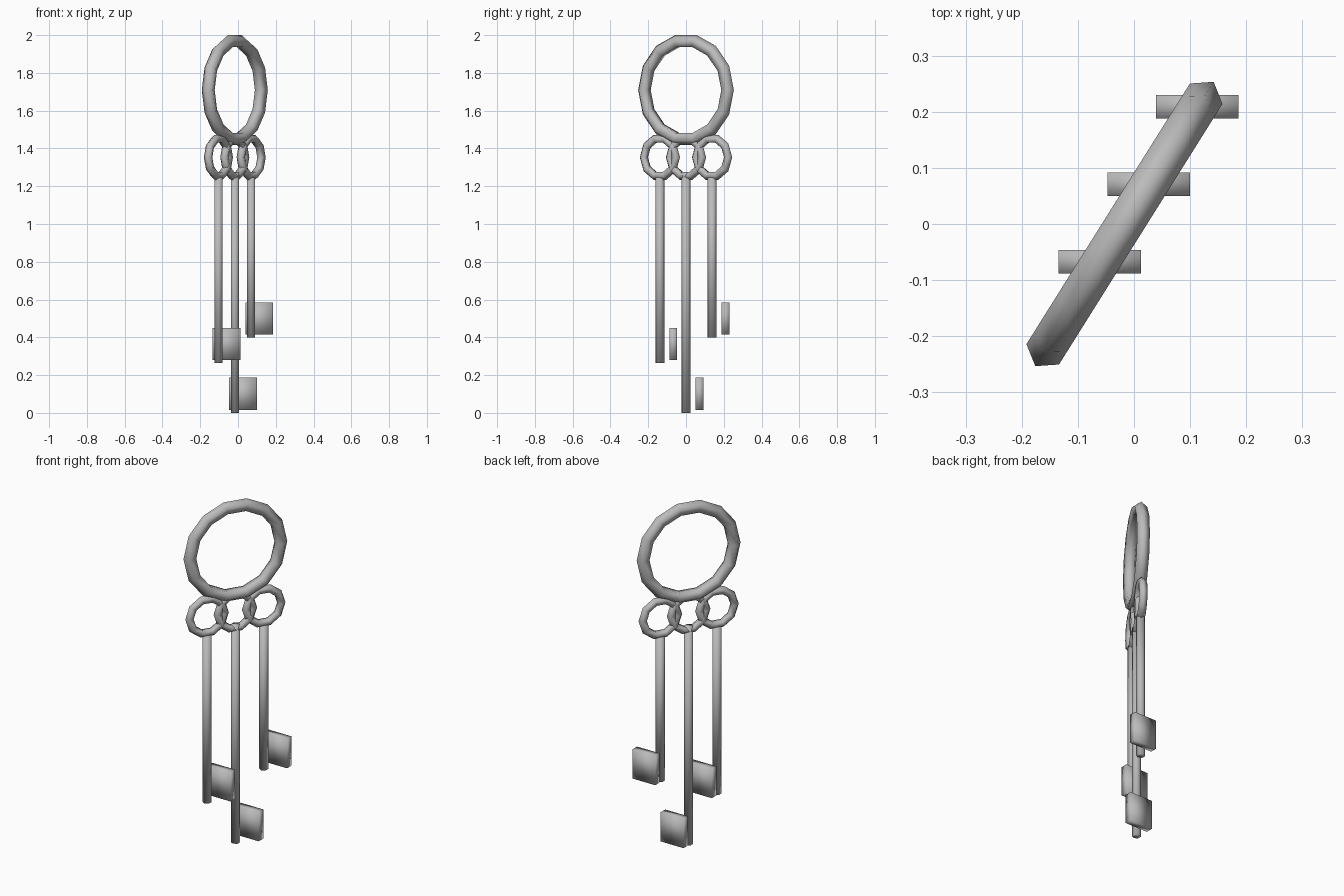
import bpy, bmesh, math
from mathutils import Matrix, Vector

if "Cube" in bpy.data.objects:
    bpy.data.objects.remove(bpy.data.objects["Cube"])

ANGLE = math.radians(57.9)      # heading of the plane all rings hang in
CENTRE_X = -0.017

steel = bpy.data.materials.new("grey steel")
steel.diffuse_color = (0.5, 0.5, 0.5, 1)
steel.use_nodes = True
steel.node_tree.nodes["Principled BSDF"].inputs["Base Color"].default_value = steel.diffuse_color


def finish(name, bm):
    """Turn a bmesh into a smooth grey object."""
    bmesh.ops.recalc_face_normals(bm, faces=bm.faces)
    for f in bm.faces:
        f.smooth = True
    mesh = bpy.data.meshes.new(name)
    bm.to_mesh(mesh)
    bm.free()
    mesh.materials.append(steel)
    obj = bpy.data.objects.new(name, mesh)
    bpy.context.collection.objects.link(obj)
    return obj


def ring(name, centre, major, minor, segments, sides=5):
    """Upright faceted ring lying in the hanging plane."""
    bm = bmesh.new()
    along = Vector((math.cos(ANGLE), math.sin(ANGLE), 0))
    across = Vector((math.sin(ANGLE), -math.cos(ANGLE), 0))
    loops = []
    for i in range(segments):
        a = math.tau * i / segments
        out = along * math.cos(a) + Vector((0, 0, math.sin(a)))
        loop = []
        for j in range(sides):
            b = math.tau * j / sides
            loop.append(bm.verts.new(Vector(centre) + out * (major + minor * math.cos(b))
                                     + across * minor * math.sin(b)))
        loops.append(loop)
    for i in range(segments):
        p, q = loops[i], loops[(i + 1) % segments]
        for j in range(sides):
            k = (j + 1) % sides
            bm.faces.new((p[j], q[j], q[k], p[k]))
    return finish(name, bm)


def shaft(name, x, y, bottom, top, radius=0.0245, sides=6):
    bm = bmesh.new()
    bmesh.ops.create_cone(bm, cap_ends=True, segments=sides, radius1=radius,
                          radius2=radius, depth=top - bottom,
                          matrix=Matrix.Translation((x, y, (top + bottom) / 2)))
    return finish(name, bm)


def block(name, centre, size):
    bm = bmesh.new()
    bmesh.ops.create_cube(bm, size=1, matrix=Matrix.Translation(centre)
                          @ Matrix.Diagonal((*size, 1)))
    return finish(name, bm)


# Large carrying ring
ring("carrying_ring", (CENTRE_X, 0, 1.709), 0.263, 0.036, 14)

# Three keys: position along the plane, shaft bottom, shaft top, bit centre height
keys = {
    "left": (-0.163, 0.265, 1.245, 0.365),
    "middle": (0.0, 0.0, 1.275, 0.102),
    "right": (0.163, 0.40, 1.245, 0.50),
}
for side, (t, bottom, top, bit_z) in keys.items():
    x = CENTRE_X + t * math.cos(ANGLE)
    y = t * math.sin(ANGLE)
    ring(side + "_key_bow", (x, y, 1.353), 0.102, 0.0235, 10)
    shaft(side + "_key_shaft", x, y, bottom, top)
    block(side + "_key_bit", (x + 0.043, y + 0.0705, bit_z), (0.147, 0.042, 0.171))
